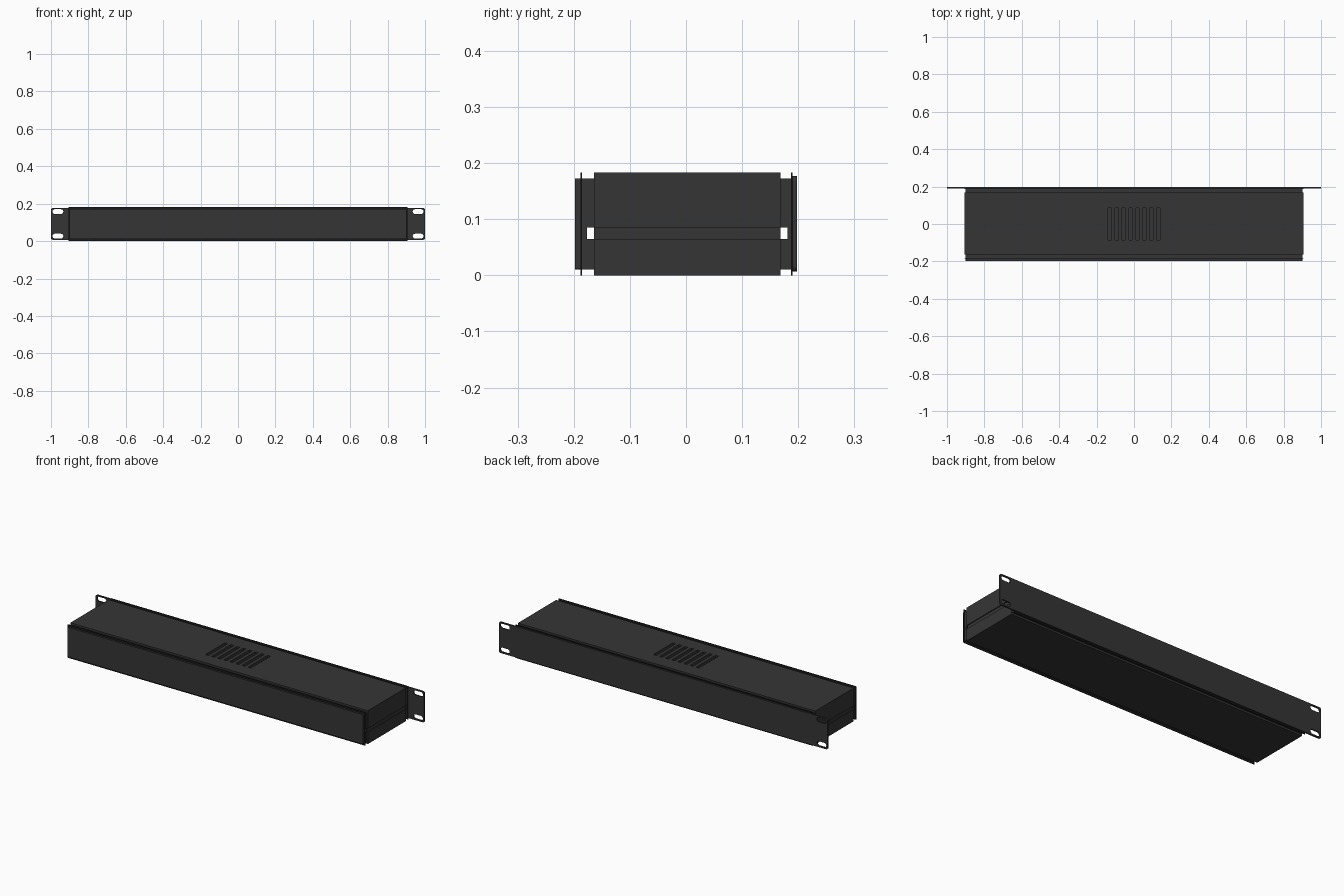
import bpy, bmesh, math

if "Cube" in bpy.data.objects:
    bpy.data.objects.remove(bpy.data.objects["Cube"])

H = 0.183  # overall height


def material(name, v):
    m = bpy.data.materials.new(name)
    m.diffuse_color = (v, v, v, 1)
    m.use_nodes = True
    m.node_tree.nodes["Principled BSDF"].inputs["Base Color"].default_value = m.diffuse_color
    return m


DARK = material("dark grey", 0.036)
BLACK = material("black", 0.012)


def prisms(name, outlines, y0, y1, mat=DARK):
    """Extrude one or more x-z outlines from y0 to y1."""
    bm = bmesh.new()
    for pts in outlines:
        face = bm.faces.new([bm.verts.new((x, y0, z)) for x, z in pts])
        ext = bmesh.ops.extrude_face_region(bm, geom=[face])
        verts = [v for v in ext["geom"] if isinstance(v, bmesh.types.BMVert)]
        bmesh.ops.translate(bm, verts=verts, vec=(0, y1 - y0, 0))
    bmesh.ops.recalc_face_normals(bm, faces=bm.faces[:])
    me = bpy.data.meshes.new(name)
    bm.to_mesh(me)
    bm.free()
    me.materials.append(mat)
    ob = bpy.data.objects.new(name, me)
    bpy.context.collection.objects.link(ob)
    return ob


def rect(x0, x1, z0, z1):
    return [(x0, z0), (x1, z0), (x1, z1), (x0, z1)]


def rounded(x0, x1, z0, z1, r, n=6):
    pts = []
    corners = [(x1 - r, z1 - r), (x0 + r, z1 - r), (x0 + r, z0 + r), (x1 - r, z0 + r)]
    for q, (cx, cz) in enumerate(corners):
        for i in range(n + 1):
            a = math.pi / 2 * (q + i / n)
            pts.append((cx + r * math.cos(a), cz + r * math.sin(a)))
    return pts


def channel(w, z_open, z_base, t_base, t_side):
    """U-shaped section: flat base with two side walls."""
    s = 1 if z_base > z_open else -1
    zi = z_base - s * t_base
    return [(-w, z_open), (-w, z_base), (w, z_base), (w, z_open),
            (w - t_side, z_open), (w - t_side, zi), (-w + t_side, zi), (-w + t_side, z_open)]


def cut(ob, cutter):
    mod = ob.modifiers.new("cut", "BOOLEAN")
    mod.operation = "DIFFERENCE"
    mod.solver = "EXACT"
    mod.object = cutter


# Outer and inner shells, upper and lower halves
lid = prisms("upper_shell", [channel(0.905, 0.085, H, 0.010, 0.005)], -0.164, 0.168)
prisms("lower_shell", [channel(0.905, 0.065, 0.0, 0.010, 0.005)], -0.164, 0.168)
tray = prisms("upper_inner_tray", [channel(0.900, 0.085, 0.173, 0.010, 0.006)], -0.176, 0.181)
prisms("lower_inner_tray", [channel(0.900, 0.065, 0.010, 0.010, 0.006)], -0.176, 0.181)

# Recessed side strips closing the groove between the halves
prisms("side_strips", [rect(s * 0.897 - 0.003, s * 0.897 + 0.003, 0.060, 0.090)
                       for s in (-1, 1)], -0.164, 0.168)

# Ventilation slots in the top
vents = prisms("vent_cutter", [rect(x - 0.009, x + 0.009, 0.155, 0.2)
                               for x in (0.037 * (i - 3.5) for i in range(8))], -0.085, 0.085)
cut(lid, vents)
cut(tray, vents)

# Front panel, its backing block and gasket
prisms("front_panel", [rounded(-0.900, 0.900, 0.010, 0.173, 0.004)], -0.198, -0.188)
prisms("front_gasket", [rect(-0.905, 0.905, 0, H)], -0.188, -0.185, BLACK)
prisms("front_backing", [rect(-0.900, 0.900, 0.010, 0.173)], -0.185, -0.176)

# Rear rack panel with mounting slots, backing block and gasket
ears = prisms("rack_panel", [rounded(-1, 1, 0.007, 0.177, 0.010)], 0.190, 0.198)
prisms("rear_gasket", [rect(-0.905, 0.905, 0, H)], 0.187, 0.190, BLACK)
prisms("rear_backing", [rect(-0.900, 0.900, 0.010, 0.173)], 0.181, 0.187)
holes = prisms("slot_cutter", [rounded(s * 0.963 - 0.029, s * 0.963 + 0.029,
                                       z - 0.0125, z + 0.0125, 0.0124)
                               for s in (-1, 1) for z in (0.027, 0.158)], 0.15, 0.25)
cut(ears, holes)

for helper in (vents, holes):
    helper.hide_render = True
    helper.hide_viewport = True
    helper.display_type = "WIRE"
